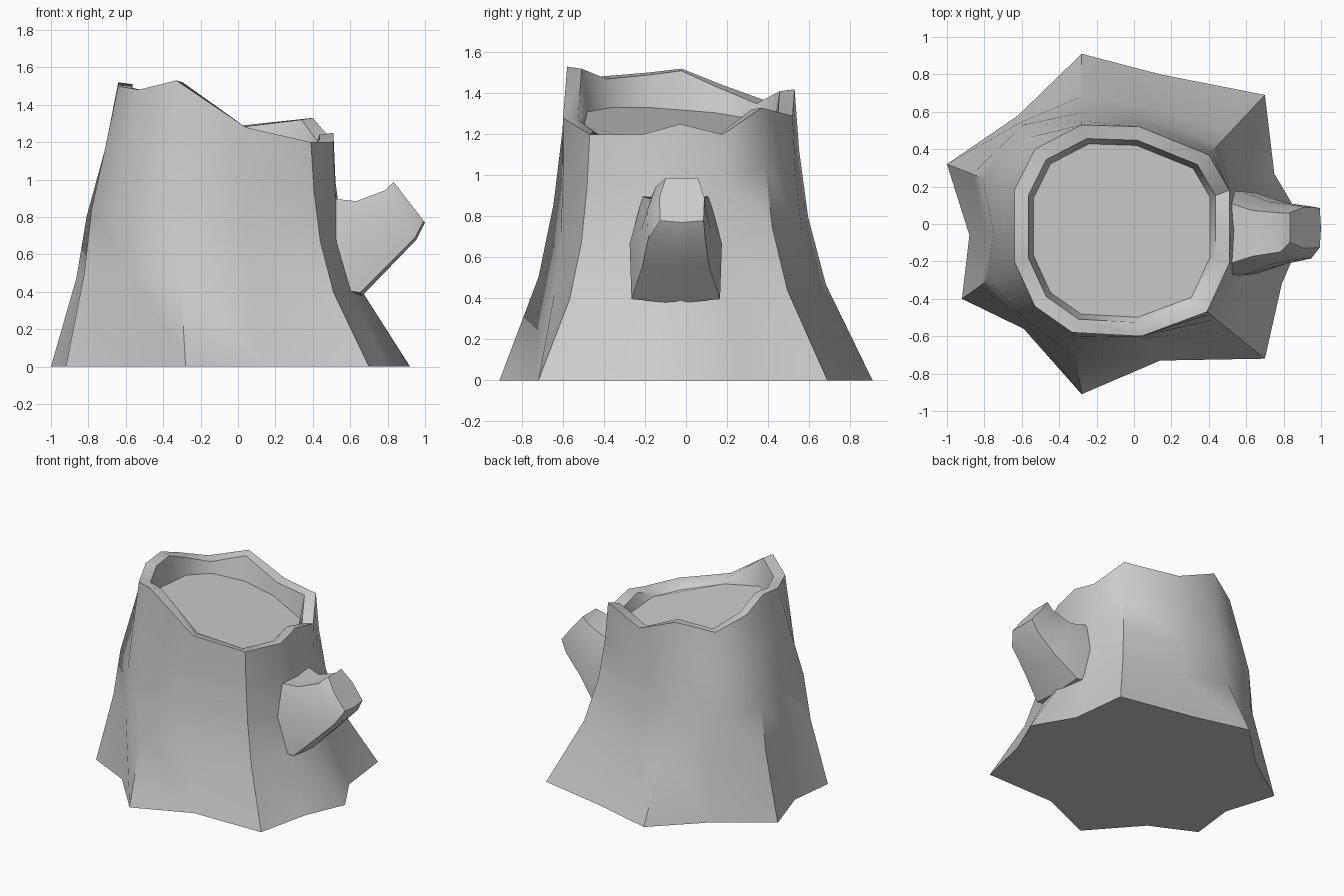
import bpy, bmesh, math
from mathutils import Vector

if "Cube" in bpy.data.objects:
    bpy.data.objects.remove(bpy.data.objects["Cube"])


def loft(name, rings, angle):
    """Skin a list of equal-sized vertex rings and cap both ends."""
    bm = bmesh.new()
    vr = [[bm.verts.new(p) for p in r] for r in rings]
    n = len(vr[0])
    for a, b in zip(vr, vr[1:]):
        for i in range(n):
            j = (i + 1) % n
            bm.faces.new((a[i], a[j], b[j], b[i]))
    bm.faces.new(vr[0])
    bm.faces.new(vr[-1])
    bmesh.ops.recalc_face_normals(bm, faces=bm.faces)
    me = bpy.data.meshes.new(name)
    bm.to_mesh(me)
    bm.free()
    ob = bpy.data.objects.new(name, me)
    bpy.context.collection.objects.link(ob)
    bpy.ops.object.select_all(action='DESELECT')
    ob.select_set(True)
    bpy.context.view_layer.objects.active = ob
    bpy.ops.object.shade_smooth_by_angle(angle=math.radians(angle))
    return ob


# Trunk outline, clockwise: root x, y, rim x, y, z, straightness of the flare
outline = [
    (-.28, .91, -.28, .53, 1.42, .05), (.14, .80, .03, .52, 1.29, .0),
    (.70, .69, .40, .37, 1.33, .0), (.75, .27, .51, .18, 1.20, -.15),
    (.92, -.02, .51, -.03, 1.25, -.15), (.79, -.32, .51, -.21, 1.20, -.15),
    (.70, -.72, .39, -.47, 1.20, .0), (.14, -.73, .04, -.60, 1.28, -.3),
    (-.28, -.91, -.33, -.58, 1.53, .15), (-.59, -.56, -.53, -.44, 1.48, 1.8),
    (-.92, -.40, -.64, -.20, 1.50, 1.25), (-.88, -.06, -.64, -.02, 1.52, 1.1),
    (-1.0, .32, -.64, .18, 1.44, 1.1), (-.62, .58, -.53, .40, 1.36, 2.),
]
# Height fraction, flare of a curved root, flare of a straight root
levels = [(0, 1, 1), (.33, .39, .60), (.56, .16, .44), (.79, .05, .2), (1, 0, 0)]

rings = []
for s, curved, straight in levels:
    ring = []
    for bx, by, tx, ty, tz, w in outline:
        f = curved + (straight - curved) * w
        ring.append((tx + (bx - tx) * f, ty + (by - ty) * f, tz * s))
    rings.append(ring)

# Bark rim and sunken, sloping cut surface
cx, cy = -.065, -.035


def inset(k):
    return [(cx + (x - cx) * k, cy + (y - cy) * k, z) for x, y, z in rings[4]]


rim = [(x, y, z - .01) for x, y, z in inset(.87)]
floor = [(x, y, min(1.22 - .18 * x - .08 * y, z - .04)) for x, y, z in inset(.82)]
loft("trunk", rings + [rim, floor], 46)

# Branch stub: boxy eight-sided section swept outward and upward
section = [(-.96, -.92), (0, -1), (.96, -.92), (1, .1),
           (.72, .97), (0, .95), (-.72, .97), (-1, .1)]
# bottom x, z, top x, z, centre y, half width
stations = [
    (.46, .40, .40, .88, -.05, .22),
    (.66, .375, .51, .905, -.05, .225),
    (.82, .54, .63, .89, -.05, .17),
    (.955, .68, .78, .945, -.045, .145),
    (1.0, .77, .83, .99, -.02, .11),
]
branch = []
for x0, z0, x1, z1, yc, hw in stations:
    lo, hi = Vector((x0, yc, z0)), Vector((x1, yc, z1))
    mid, half = (lo + hi) / 2, (hi - lo) / 2
    branch.append([mid + half * v + Vector((0, hw * u, 0)) for u, v in section])
loft("branch_stub", branch, 40)
